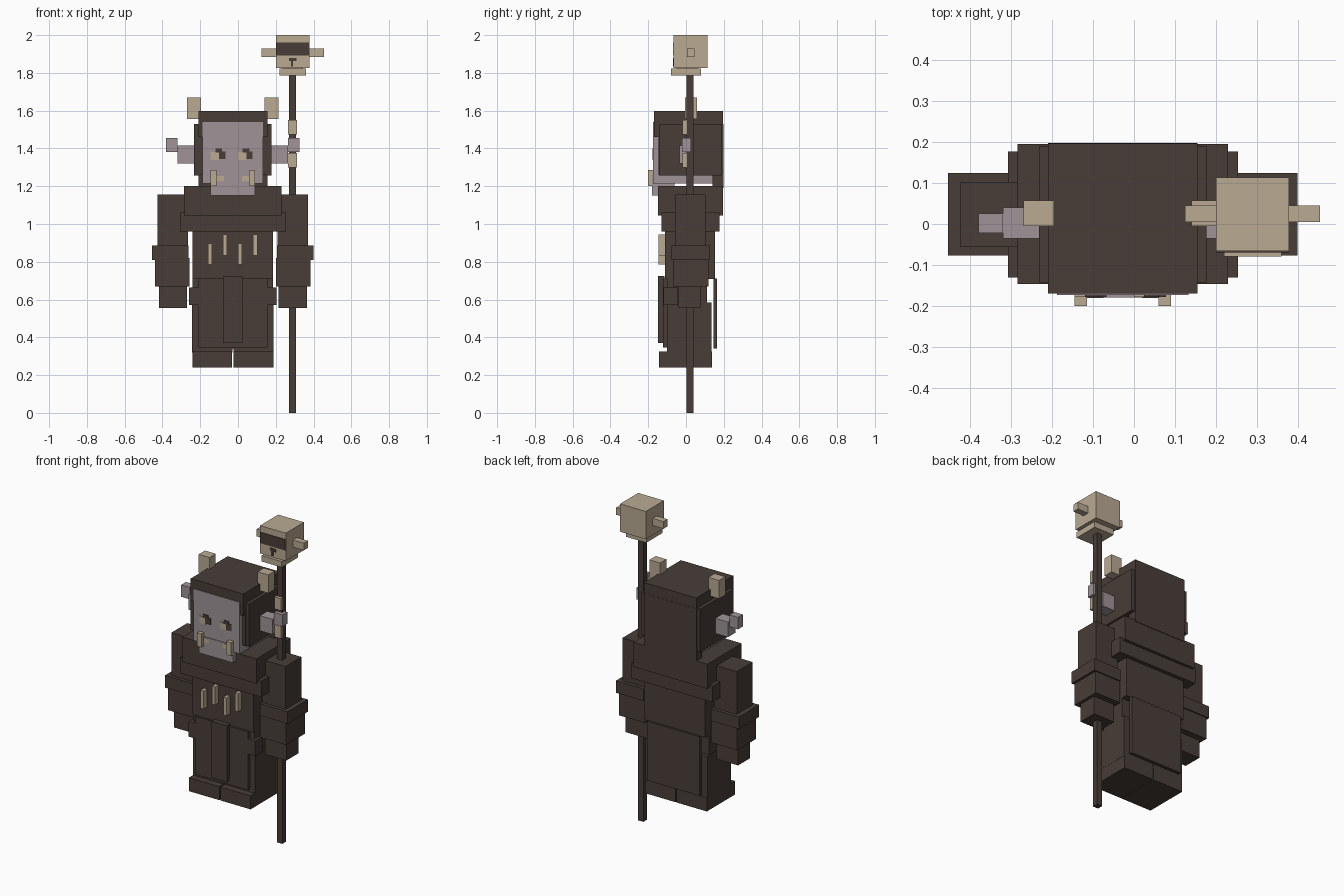
import bpy

AXIS = -0.0275  # centre line of the figure


def material(name, rgb):
    m = bpy.data.materials.new(name)
    m.diffuse_color = (*rgb, 1)
    return m


CLOTH = material("dark_brown_cloth", (0.065, 0.047, 0.039))
BONE = material("bone", (0.49, 0.40, 0.29))
SKIN = material("grey_mauve_skin", (0.35, 0.295, 0.315))


def box(name, mat, x, y, z):
    """Box spanning the given (min, max) pairs."""
    bpy.ops.mesh.primitive_cube_add(size=1, location=[sum(r) / 2 for r in (x, y, z)])
    ob = bpy.context.object
    ob.name = name
    ob.scale = [r[1] - r[0] for r in (x, y, z)]
    bpy.ops.object.transform_apply(location=False, rotation=False, scale=True)
    ob.data.materials.append(mat)
    return ob


def pair(name, mat, x, y, z):
    """Box on the right plus its mirror on the left."""
    box(name + "_right", mat, x, y, z)
    box(name + "_left", mat, (2 * AXIS - x[1], 2 * AXIS - x[0]), y, z)


# Head and face
box("head", SKIN, (-0.188, 0.133), (-0.174, 0.16), (1.215, 1.54))
box("chin", SKIN, (-0.145, 0.09), (-0.179, -0.06), (1.15, 1.26))
for i, x in enumerate((-0.145, 0.0)):
    box(f"eye_white_{i}", BONE, (x, x + 0.045), (-0.178, -0.173), (1.34, 1.382))
    box(f"pupil_{i}", CLOTH, (x + 0.04, x + 0.078), (-0.178, -0.173), (1.345, 1.385))
    box(f"eyelid_{i}", CLOTH, (x + 0.025, x + 0.06), (-0.1785, -0.173), (1.378, 1.4))
pair("tooth", BONE, (0.02, 0.062), (-0.181, -0.173), (1.226, 1.255))
pair("tusk", BONE, (0.06, 0.09), (-0.2, -0.17), (1.2, 1.285))
pair("inner_ear", SKIN, (0.15, 0.265), (-0.035, 0.04), (1.32, 1.415))
pair("outer_ear", SKIN, (0.265, 0.325), (-0.022, 0.026), (1.38, 1.455))
pair("horn", BONE, (0.14, 0.215), (-0.005, 0.057), (1.555, 1.67))

# Hood
box("hood_top", CLOTH, (-0.21, 0.155), (-0.17, 0.197), (1.535, 1.597))
box("hood_shell", CLOTH, (-0.21, 0.155), (-0.145, 0.197), (1.26, 1.54))
box("hood_back", CLOTH, (-0.21, 0.155), (0.14, 0.198), (1.19, 1.53))
pair("hood_brow_side", CLOTH, (0.132, 0.155), (-0.17, -0.14), (1.46, 1.54))
pair("hood_flap", CLOTH, (0.15, 0.177), (-0.143, 0.19), (1.258, 1.53))

# Shoulders and torso
box("shoulder_cape", CLOTH, (-0.285, 0.23), (-0.147, 0.195), (1.045, 1.2))
box("cape_hem", CLOTH, (-0.308, 0.254), (-0.131, 0.177), (0.96, 1.06))
box("torso", CLOTH, (-0.24, 0.185), (-0.11, 0.153), (0.71, 0.97))
for i, x in enumerate((-0.16, -0.08, 0.0, 0.08)):
    low = 0.785 + 0.047 * (i % 2)
    box(f"bone_charm_{i}", BONE, (x, x + 0.022), (-0.145, -0.1), (low, low + 0.113))

# Skirt, legs and feet
box("hips", CLOTH, (-0.24, 0.185), (-0.1, 0.112), (0.57, 0.72))
pair("leg", CLOTH, (-0.025, 0.188), (-0.1, 0.135), (0.32, 0.585))
pair("foot", CLOTH, (-0.024, 0.187), (-0.142, 0.138), (0.24, 0.325))
box("front_skirt", CLOTH, (-0.21, 0.155), (-0.122, -0.095), (0.345, 0.712))
box("loin_panel", CLOTH, (-0.08, 0.025), (-0.147, -0.115), (0.37, 0.725))
box("back_skirt", CLOTH, (-0.21, 0.155), (0.145, 0.165), (0.34, 0.712))
pair("hip_pouch", CLOTH, (0.15, 0.204), (-0.12, -0.042), (0.57, 0.665))

# Arms
pair("upper_sleeve", CLOTH, (0.21, 0.37), (-0.056, 0.102), (0.85, 1.155))
pair("sleeve_cuff", CLOTH, (0.207, 0.4), (-0.077, 0.125), (0.81, 0.886))
pair("lower_sleeve", CLOTH, (0.202, 0.384), (-0.07, 0.118), (0.67, 0.82))
pair("hand", CLOTH, (0.215, 0.364), (-0.04, 0.08), (0.555, 0.68))

# Staff with bone charms
box("staff", CLOTH, (0.27, 0.307), (0.002, 0.039), (0, 1.8))
for i, z in enumerate((1.3, 1.475)):
    box(f"staff_charm_{i}", BONE, (0.265, 0.312), (-0.018, 0.004), (z, z + 0.076))

# Skull on the staff
box("skull", BONE, (0.2, 0.379), (-0.066, 0.114), (1.825, 2.0))
box("skull_jaw", BONE, (0.22, 0.36), (-0.08, 0.08), (1.785, 1.822))
box("skull_neck", BONE, (0.235, 0.345), (-0.05, 0.06), (1.81, 1.835))
box("skull_eye_band", CLOTH, (0.202, 0.377), (-0.07, -0.065), (1.892, 1.96))
box("skull_nose", CLOTH, (0.28, 0.292), (-0.07, -0.065), (1.833, 1.875))
box("skull_nostrils", CLOTH, (0.27, 0.31), (-0.0695, -0.065), (1.862, 1.88))
for side, x in (("left", 0.125), ("right", 0.37)):
    box("skull_horn_" + side, BONE, (x, x + 0.085), (0.005, 0.045), (1.885, 1.93))
